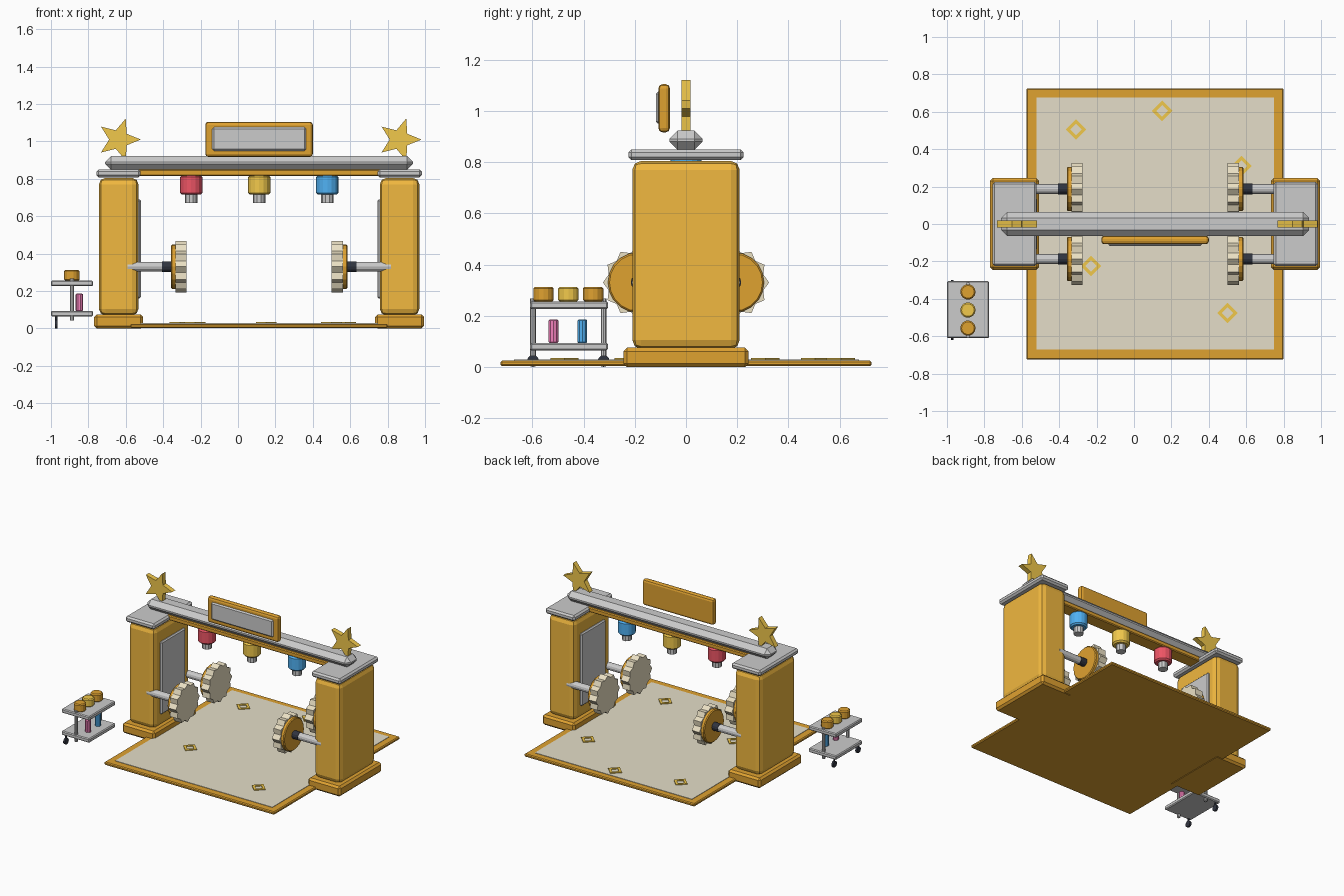
import bpy, bmesh
from math import cos, sin, pi
from mathutils import Matrix, Vector

if "Cube" in bpy.data.objects:
    bpy.data.objects.remove(bpy.data.objects["Cube"])

CX = 0.113  # gate centre


def mat(name, r, g, b):
    m = bpy.data.materials.new(name)
    m.diffuse_color = (r, g, b, 1)
    m.use_nodes = True
    m.node_tree.nodes["Principled BSDF"].inputs["Base Color"].default_value = m.diffuse_color
    return m


GOLD = mat("gold", 0.88, 0.48, 0.05)
BRONZE = mat("bronze", 0.74, 0.36, 0.03)
YELLOW = mat("yellow", 0.88, 0.58, 0.07)
CREAM = mat("cream", 0.83, 0.75, 0.55)
PAD = mat("pad", 0.78, 0.73, 0.58)
RED = mat("red", 0.85, 0.09, 0.13)
BLUE = mat("blue", 0.08, 0.44, 0.9)
PINK = mat("pink", 0.9, 0.22, 0.5)
DARK = mat("dark", 0.03, 0.035, 0.05)


def finish(name, bm, material=None, bevel=0, segs=1):
    bmesh.ops.recalc_face_normals(bm, faces=bm.faces)
    me = bpy.data.meshes.new(name)
    bm.to_mesh(me)
    bm.free()
    ob = bpy.data.objects.new(name, me)
    bpy.context.collection.objects.link(ob)
    if material:
        me.materials.append(material)
    if bevel:
        b = ob.modifiers.new("bevel", 'BEVEL')
        b.width, b.segments, b.limit_method = bevel, segs, 'ANGLE'
        b.angle_limit = pi / 3
    return ob


def box(name, x, y, z, material=None, bevel=0, segs=1):
    """Box from (min, max) ranges."""
    bm = bmesh.new()
    bmesh.ops.create_cube(bm, size=1)
    for v in bm.verts:
        v.co = Vector([(r[0] + r[1]) / 2 + c * (r[1] - r[0]) for r, c in zip((x, y, z), v.co)])
    return finish(name, bm, material, bevel, segs)


def prism(name, radii, n, depth, loc, axis='Z', material=None, bevel=0):
    """Straight prism; alternating radii give a star or toothed outline."""
    bm = bmesh.new()
    ring = [bm.verts.new((radii[i % len(radii)] * cos(2 * pi * i / n),
                          radii[i % len(radii)] * sin(2 * pi * i / n), -depth / 2)) for i in range(n)]
    face = bm.faces.new(ring)
    new = bmesh.ops.extrude_face_region(bm, geom=[face])["geom"]
    bmesh.ops.translate(bm, vec=(0, 0, depth), verts=[v for v in new if isinstance(v, bmesh.types.BMVert)])
    rot = {'Z': Matrix(), 'X': Matrix.Rotation(pi / 2, 4, 'Y'), 'Y': Matrix.Rotation(pi / 2, 4, 'X')}[axis]
    bmesh.ops.transform(bm, matrix=Matrix.Translation(loc) @ rot, verts=bm.verts)
    return finish(name, bm, material, bevel)


# Floor mat with inset pad
box("mat_border", (-0.575, 0.80), (-0.725, 0.725), (0.003, 0.025), BRONZE, 0.006)
box("mat_pad", (-0.522, 0.748), (-0.672, 0.677), (0.015, 0.028), PAD)

# Diamond ring inlays
for i, (x, y) in enumerate([(-0.31, 0.505), (0.15, 0.605), (0.575, 0.31), (-0.23, -0.225), (0.50, -0.475)]):
    bm = bmesh.new()
    loops = [[bm.verts.new((x + r * cos(k * pi / 2), y + r * sin(k * pi / 2), z)) for k in range(4)]
             for r, z in ((0.055, 0.024), (0.055, 0.034), (0.031, 0.034), (0.031, 0.024))]
    for a in range(4):
        p, q = loops[a], loops[(a + 1) % 4]
        for k in range(4):
            bm.faces.new((p[k], p[(k + 1) % 4], q[(k + 1) % 4], q[k]))
    finish(f"mat_diamond_{i}", bm, YELLOW)

# Pillars, stars and brushes on both sides
for s, side in ((-1, "left"), (1, "right")):
    def span(a, b):
        return tuple(sorted((CX + s * a, CX + s * b)))
    box(f"{side}_pillar_base", span(0.62, 0.882), (-0.245, 0.245), (0, 0.075), BRONZE, 0.014)
    box(f"{side}_pillar", span(0.645, 0.857), (-0.21, 0.21), (0.07, 0.805), GOLD, 0.035, 2)
    box(f"{side}_pillar_panel", span(0.632, 0.66), (-0.14, 0.14), (0.16, 0.69), None, 0.008)
    box(f"{side}_pillar_cap", span(0.633, 0.87), (-0.225, 0.225), (0.808, 0.85), None, 0.012)
    prism(f"{side}_star", (0.118, 0.052), 10, 0.036, (CX + s * 0.75, 0, 1.01), 'Y', YELLOW)
    for y, end in ((-0.187, "front"), (0.187, "back")):
        n = f"{side}_{end}"
        prism(f"{n}_shaft", (0.026,), 12, 0.26, (CX + s * 0.575, y, 0.33), 'X')
        prism(f"{n}_collar", (0.029,), 12, 0.05, (CX + s * 0.495, y, 0.33), 'X', DARK)
        prism(f"{n}_brush_hub", (0.118,), 20, 0.03, (CX + s * 0.457, y, 0.33), 'X', BRONZE, 0.006)
        prism(f"{n}_brush", (0.138, 0.119), 24, 0.06, (CX + s * 0.418, y, 0.33), 'X', CREAM)

# Overhead beam
box("beam", (CX - 0.823, CX + 0.823), (-0.065, 0.065), (0.848, 0.923), None, 0.032)
box("beam_trim", (CX - 0.66, CX + 0.66), (-0.05, 0.05), (0.815, 0.85), BRONZE, 0.006)

# Hanging spray heads
for x, m, n in ((-0.25, RED, "red"), (CX, YELLOW, "yellow"), (0.478, BLUE, "blue")):
    prism(f"{n}_spray_head", (0.06,), 16, 0.103, (x, 0, 0.767), 'Z', m, 0.01)
    prism(f"{n}_spray_nozzle", (0.033,), 10, 0.06, (x, 0, 0.70), 'Z')

# Blank sign board
box("sign_frame", (-0.175, 0.40), (-0.108, -0.063), (0.917, 1.105), BRONZE, 0.016, 2)
box("sign_face", (-0.138, 0.364), (-0.118, -0.10), (0.95, 1.076), None, 0.009)

# Supply cart
box("cart_top_shelf", (-1.0, -0.775), (-0.61, -0.305), (0.226, 0.256), None, 0.006)
box("cart_low_shelf", (-1.0, -0.775), (-0.61, -0.305), (0.064, 0.094), None, 0.006)
for y, end in ((-0.598, "front"), (-0.322, "back")):
    prism(f"cart_{end}_post", (0.011,), 8, 0.225, (-0.888, y, 0.155), 'Z')
    prism(f"cart_{end}_wheel", (0.023,), 12, 0.014, (-0.972, y, 0.023), 'X', DARK)
    prism(f"cart_{end}_wheel_stem", (0.006,), 6, 0.04, (-0.972, y, 0.05), 'Z', DARK)
for i, y in enumerate((-0.557, -0.46, -0.363)):
    prism(f"cart_jar_{i}", (0.041,), 14, 0.058, (-0.888, y, 0.284), 'Z', YELLOW if i == 1 else BRONZE, 0.007)
for y, m, n in ((-0.518, PINK, "pink"), (-0.405, BLUE, "blue")):
    prism(f"cart_{n}_bottle", (0.02,), 10, 0.094, (-0.848, y, 0.139), 'Z', m, 0.005)
